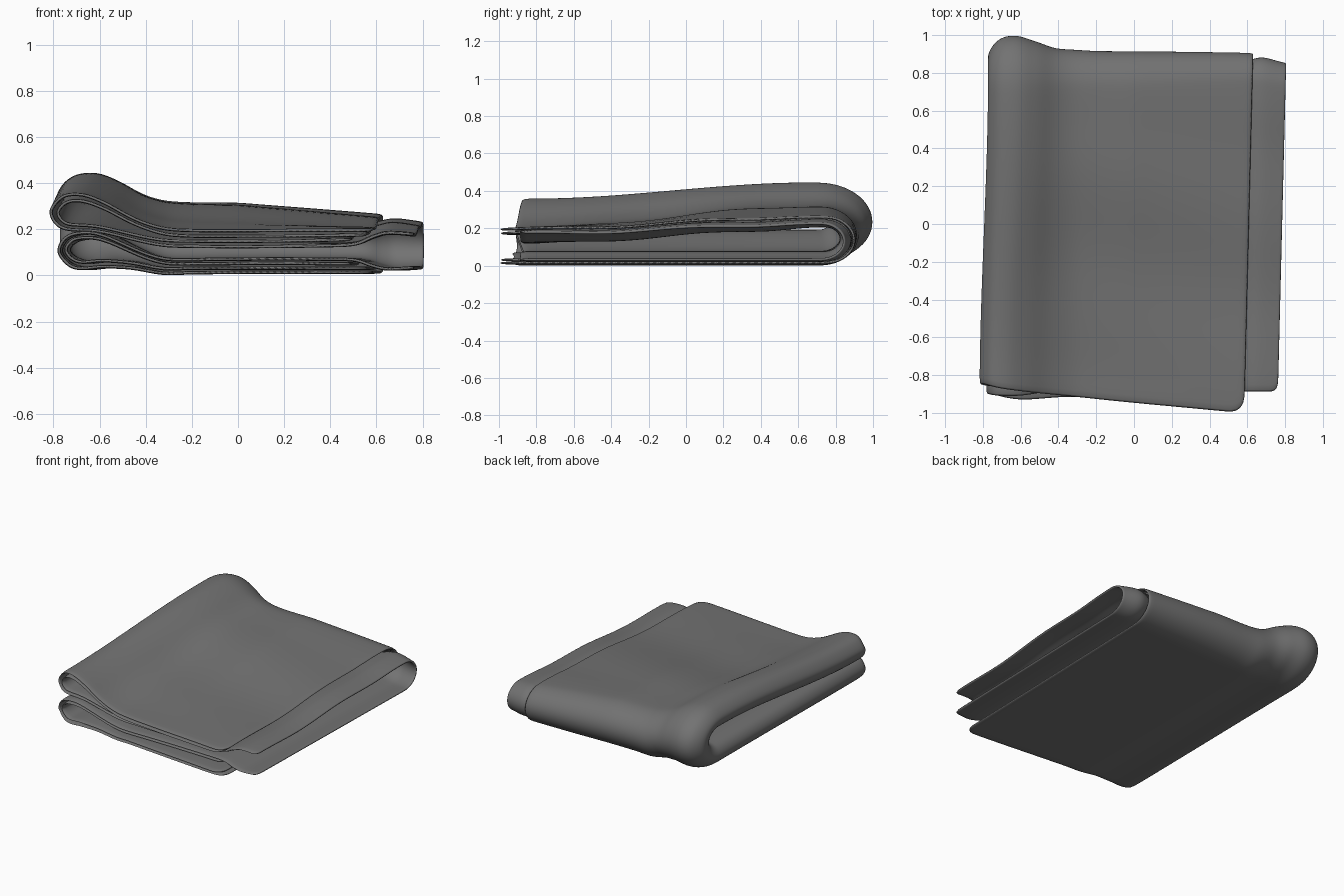
import bpy
from math import sin, cos, pi, sqrt

if "Cube" in bpy.data.objects:
    bpy.data.objects.remove(bpy.data.objects["Cube"], do_unlink=True)

cloth = bpy.data.materials.new("grey cloth")
cloth.use_nodes = True
grey = (0.17, 0.17, 0.17, 1)
cloth.diffuse_color = grey
cloth.node_tree.nodes["Principled BSDF"].inputs["Base Color"].default_value = grey


def smooth(a, b, v):
    t = min(1, max(0, (v - a) / (b - a)))
    return t * t * (3 - 2 * t)


def side(x):
    """How far x lies inside the thick left fold."""
    return smooth(-0.28, -0.61, x)


def spline(pts, steps):
    """Smooth curve through the profile points."""
    out = []
    for i in range(len(pts) - 1):
        p = [pts[max(0, min(len(pts) - 1, i + k))] for k in (-1, 0, 1, 2)]
        for s in range(steps):
            t = s / steps
            out.append(tuple(0.5 * (2 * b + (c - a) * t + (2 * a - 5 * b + 4 * c - d) * t * t
                                    + (3 * b - a - 3 * c + d) * t ** 3)
                             for a, b, c, d in zip(*p)))
    return out + [pts[-1]]


def front_edge(x, returning, end_x, upper):
    """Where the cloth ends at the front, with a rounded corner."""
    k = max(0, min(1, (x + 0.75) / 1.35))
    y = -0.86 - 0.03 * k if returning else -0.845 - 0.158 * k ** 0.7
    if not upper:
        y -= 0.05 * side(x)
    r = 0.03 if returning else 0.05
    d = max(0, min(1, (x - end_x + r) / r))
    return y + r * (1 - sqrt(1 - d * d))


def place(x, n, u, y_front):
    """Wrap one profile point around the back fold; u: 0-1 below, 1-2 arc, 2-3 above."""
    left = side(x)
    y_back = 0.72 + 0.04 * max(0, x) - 0.012 * left - 0.028 * smooth(0.6, 0.8, x)
    upper = u > 1.5
    if u <= 1:
        y = y_front + (y_back - y_front) * u
    elif u >= 2:
        y = y_back + (y_front - y_back) * (u - 2)
    else:
        y = y_back
    rise = 0.055 - 0.012 * left - 0.04 * max(0, x)
    half = 0.095 + 0.065 * left + smooth(-0.8, 0.65, y) * rise
    radius = half - 0.06 - 0.095 * left + n
    z = 0.011 + 0.02 * left + half
    angle = -pi / 2 + pi * max(0, min(1, u - 1))
    z += radius * sin(angle)
    if 1 < u < 2:
        y += radius * cos(angle) * (1.27 + 0.12 * left)
    if upper:
        # soft waves, and a slight sag of the layer hanging over the gap
        calm = smooth(0.75, 0.4, y) * (1 - left)
        z += calm * (0.006 * sin(8 * y + 2 * x) - 0.014 * max(0, 1 - n / 0.058))
    # the upper fold leans out and narrows towards the front
    lean = 0.045 if upper else 0.01
    shift = lean * smooth(-0.33, -0.68, x)
    shift += 0.028 * smooth(-0.25, -0.5, x) * smooth(-0.77, -0.62, x)
    skew = 0.025 * y * smooth(0.2, 0.6, x)
    return (x - shift * smooth(0.8, -0.9, y) + skew, y, z)


def make_sheet(name, profile):
    pts = spline(profile, 5)
    turn = min(range(len(pts)), key=lambda i: pts[i][0])
    us = ([i / 22 for i in range(22)] + [1 + i / 16 for i in range(16)]
          + [2 + i / 22 for i in range(23)])
    verts, faces = [], []
    for i, (x, n) in enumerate(pts):
        back = i > turn
        # blend the two edge lines around the side fold
        mix = smooth(turn - 12, turn + 12, i)
        for u in us:
            up = u > 1.5
            yf = ((1 - mix) * front_edge(x, False, 9 if back else pts[0][0], up)
                  + mix * front_edge(x, True, pts[-1][0] if back else 9, up))
            verts.append(place(x, n, u, yf))
    m = len(us)
    for i in range(len(pts) - 1):
        for j in range(m - 1):
            a = i * m + j
            faces.append((a, a + 1, a + m + 1, a + m))
    mesh = bpy.data.meshes.new(name)
    mesh.from_pydata(verts, [], faces)
    mesh.materials.append(cloth)
    ob = bpy.data.objects.new(name, mesh)
    bpy.context.collection.objects.link(ob)
    for p in mesh.polygons:
        p.use_smooth = True
    solid = ob.modifiers.new("thickness", "SOLIDIFY")
    solid.thickness = 0.015
    solid.offset = 0
    sub = ob.modifiers.new("soft edges", "SUBSURF")
    sub.levels = sub.render_levels = 1


# Profiles run from the outer right edge, round the left fold, to the inner right edge
make_sheet("outer_cloth_layer", [
    (0.61, 0.056), (0.3, 0.058), (0, 0.058), (-0.25, 0.061), (-0.4, 0.08), (-0.52, 0.127),
    (-0.62, 0.155), (-0.71, 0.142), (-0.765, 0.085), (-0.735, 0.025), (-0.65, 0.002),
    (-0.5, 0.004), (-0.3, 0.004), (0, 0), (0.35, 0), (0.52, 0.004), (0.6, 0.028),
    (0.67, 0.043), (0.785, 0.037)])
make_sheet("inner_cloth_layer", [
    (0.585, 0.04), (0.3, 0.039), (0, 0.039), (-0.25, 0.041), (-0.4, 0.059), (-0.52, 0.102),
    (-0.62, 0.128), (-0.69, 0.116), (-0.73, 0.08), (-0.71, 0.044), (-0.65, 0.024),
    (-0.5, 0.022), (-0.3, 0.022), (0, 0.019), (0.3, 0.019), (0.51, 0.021)])
